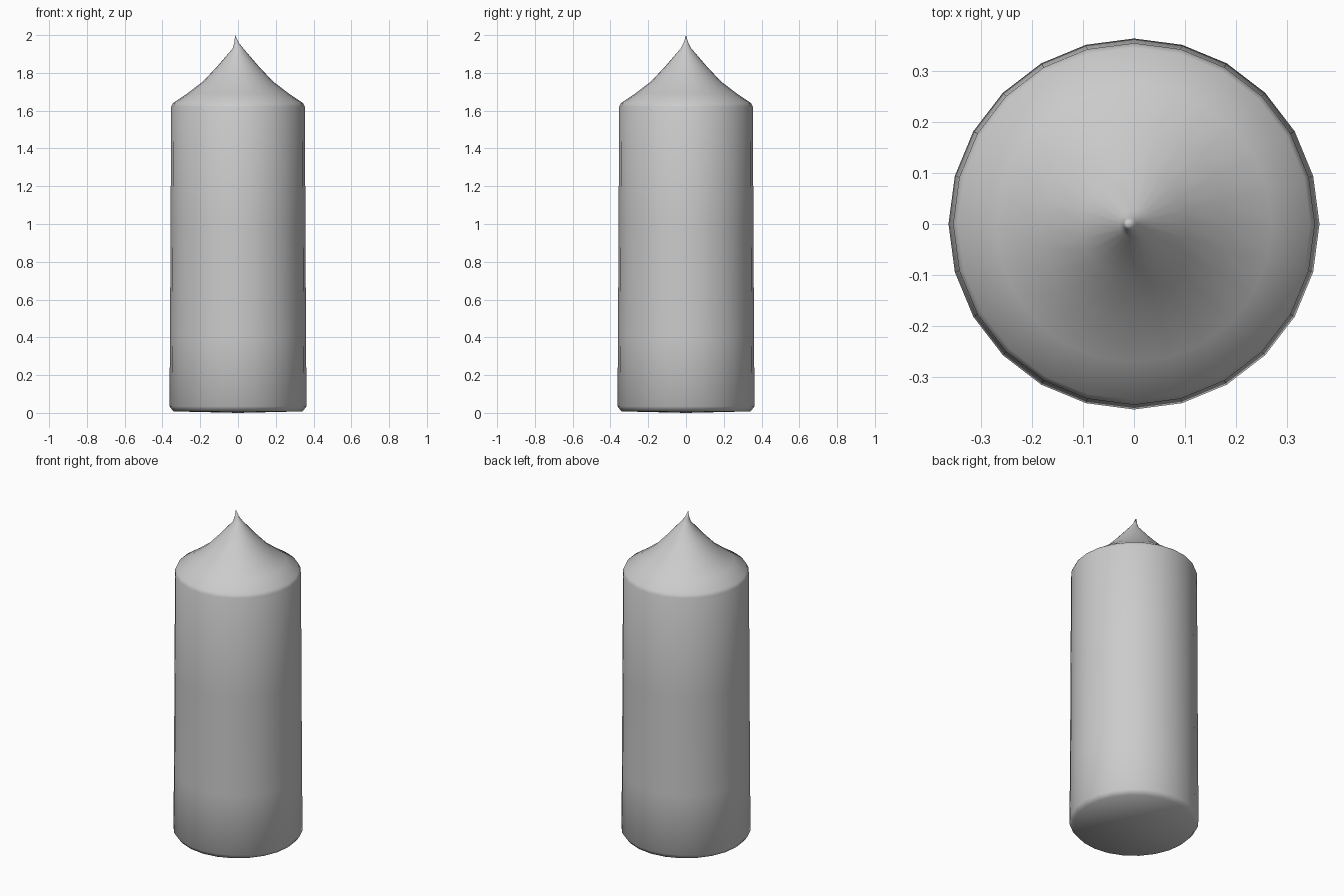
import bpy, bmesh, math

if "Cube" in bpy.data.objects:
    bpy.data.objects.remove(bpy.data.objects["Cube"])

SIDES = 24

# Profile: (radius, z, x shift), from base rim to just under the tip
PROFILE = [
    (0.342, 0.008, 0), (0.363, 0.035, 0), (0.360, 0.40, 0), (0.357, 1.00, 0),
    (0.354, 1.62, 0), (0.345, 1.64, 0), (0.270, 1.69, 0), (0.185, 1.755, 0),
    (0.105, 1.84, 0), (0.028, 1.93, 0.0), (0.012, 1.96, -0.008),
]

bm = bmesh.new()
rings = []
for r, z, dx in PROFILE:
    rings.append([bm.verts.new((dx + r * math.cos(2 * math.pi * i / SIDES),
                                r * math.sin(2 * math.pi * i / SIDES), z))
                  for i in range(SIDES)])

# Walls and tapered shoulder
for a, b in zip(rings, rings[1:]):
    for i in range(SIDES):
        j = (i + 1) % SIDES
        bm.faces.new((a[i], a[j], b[j], b[i]))

# Underside and leaning pointed tip
base = bm.verts.new((0, 0, 0))
tip = bm.verts.new((-0.015, 0, 2.0))
for i in range(SIDES):
    j = (i + 1) % SIDES
    bm.faces.new((base, rings[0][j], rings[0][i]))
    bm.faces.new((rings[-1][i], rings[-1][j], tip))

mesh = bpy.data.meshes.new("candle_body")
bm.to_mesh(mesh)
bm.free()
body = bpy.data.objects.new("candle_body", mesh)
bpy.context.collection.objects.link(body)
bpy.context.view_layer.objects.active = body
body.select_set(True)
bpy.ops.object.shade_smooth_by_angle(angle=math.radians(60))
